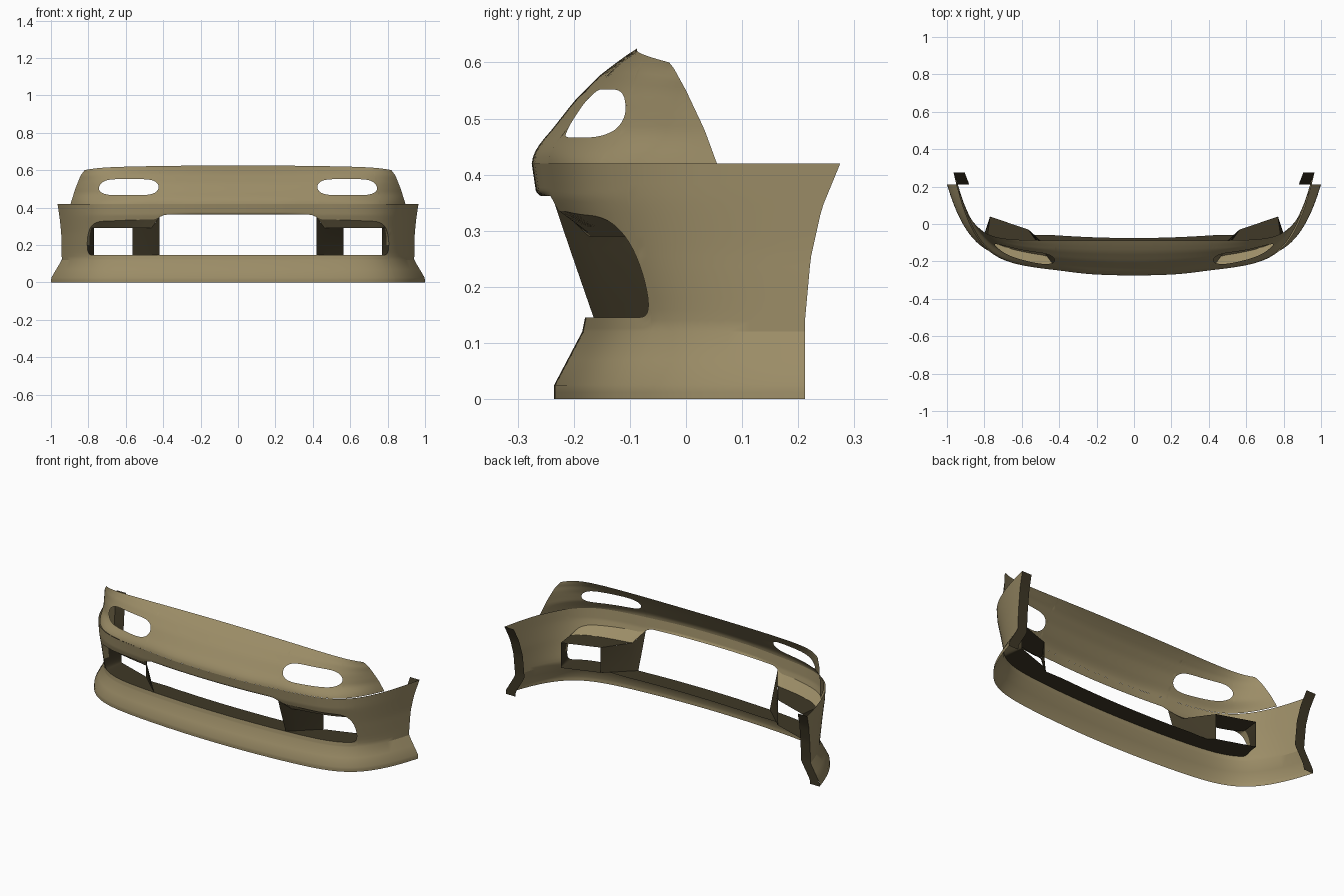
import bpy, bmesh, math

cube = bpy.data.objects.get("Cube")
if cube:
    bpy.data.objects.remove(cube)


def material(name, colour):
    mat = bpy.data.materials.new(name)
    mat.use_nodes = True
    mat.diffuse_color = colour
    mat.node_tree.nodes["Principled BSDF"].inputs["Base Color"].default_value = colour
    return mat


PAINT = material("olive_tan", (.33, .265, .135, 1))
DARK = material("dark_brown", (.05, .04, .02, 1))

# Section keys: (height, value)
BUMPER_FRONT = [(0, -.235), (.025, -.235), (.12, -.185), (.145, -.18), (.34, -.251), (.36, -.258), (.42, -.267)]
BUMPER_REAR = [(0, .212), (.14, .212), (.25, .222), (.34, .242), (.42, .275)]
BUMPER_HALF = [(0, 1), (.025, .998), (.12, .942), (.26, .945), (.34, .953), (.42, .965)]
NOSE_FRONT = [(.42, -.27), (.47, -.247), (.53, -.2), (.58, -.15), (.61, -.11), (.625, -.087)]
NOSE_REAR = [(.42, .055), (.48, .033), (.55, 0), (.59, -.022), (.625, -.05)]
NOSE_HALF = [(.42, .895), (.5, .87), (.57, .842), (.6, .82), (.625, .79)]
S_BUMPER, S_NOSE = .95, .88


def interp(keys, z):
    for (a, va), (b, vb) in zip(keys, keys[1:]):
        if z <= b:
            return va + (vb - va) * max(0, (z - a) / (b - a))
    return keys[-1][1]


def lerp(a, b, t):
    return a + (b - a) * t


def smooth(a, b, x):
    t = min(1, max(0, (x - a) / (b - a)))
    return t * t * (3 - 2 * t)


def bumper(s, z):
    t = s / S_BUMPER
    x = s + (interp(BUMPER_HALF, z) - S_BUMPER) * t ** 3
    y = lerp(interp(BUMPER_FRONT, z), interp(BUMPER_REAR, z), .2 * t ** 2 + .8 * t ** 10)
    # raised band above the middle of the mouth
    y -= .008 * (1 - smooth(.2, .45, s)) * smooth(.36, .37, z)
    return x, y, z


def nose(s, z):
    t = s / S_NOSE
    x = s + (interp(NOSE_HALF, z) - S_NOSE) * t ** 4
    y = lerp(interp(NOSE_FRONT, z), interp(NOSE_REAR, z), .4 * t ** 2 + .6 * t ** 8)
    # the base sits on the bumper's upper edge, its rear tip runs straight down
    base = bumper(x - .015 * (x / .965) ** 3, .42)[1]
    return x, lerp(lerp(base, y, t ** 16), y, smooth(.41, .48, z)), z


def make(name, grids, mat):
    """Mirrored object from grids of points (columns of equal length)."""
    bm = bmesh.new()
    for grid in grids:
        cols = [[bm.verts.new(p) for p in col] for col in grid]
        for a, b in zip(cols, cols[1:]):
            for i in range(len(a) - 1):
                bm.faces.new((a[i], b[i], b[i + 1], a[i + 1]))
    bmesh.ops.remove_doubles(bm, verts=bm.verts, dist=.0004)
    bmesh.ops.dissolve_degenerate(bm, edges=bm.edges, dist=.0001)
    mesh = bpy.data.meshes.new(name)
    bm.to_mesh(mesh)
    bm.free()
    mesh.materials.append(mat)
    ob = bpy.data.objects.new(name, mesh)
    bpy.context.collection.objects.link(ob)
    mod = ob.modifiers.new("Mirror", 'MIRROR')
    mod.merge_threshold = .0005
    bpy.ops.object.select_all(action='DESELECT')
    ob.select_set(True)
    bpy.context.view_layer.objects.active = ob
    bpy.ops.object.shade_smooth_by_angle(angle=math.radians(28))


def stations(end, *edges):
    """Evenly spaced columns, denser beside each hole edge."""
    vals = {round(end * i / 60, 4) for i in range(61)}
    for edge, side in edges:
        vals |= {round(edge + side * .05 * (i / 10) ** 2.5, 4) for i in range(11)}
    return sorted(vals)


# Bumper skin with a wide mouth
MID, MOUTH, SILL = .2, .81, .145


def mouth_corner(s, power):
    d = min(1, max(0, (s - .68) / (MOUTH - .68)))
    return (1 - d ** power) ** .45


def mouth_top(s):
    top = lerp(.362, .335, smooth(.38, .46, s)) - .008 * smooth(.5, .75, s)
    return lerp(MID, top, mouth_corner(s, 4))


def mouth_bottom(s):
    return lerp(MID, SILL, mouth_corner(s, 16))


cols = stations(S_BUMPER, (MOUTH, -1))
lower, upper = [], []
for s in cols:
    b, t = mouth_bottom(s), mouth_top(s)
    heights = [0, .012, .025, .07, .12] + [lerp(.12, b, i / 4) for i in range(1, 5)]
    lower.append([bumper(s, z) for z in heights])
    upper.append([bumper(s, lerp(t, .42, i / 12)) for i in range(13)])
make("bumper_skin", [lower, upper], PAINT)

# Nose panel with a lamp slot each side
SLOT_IN, SLOT_OUT, SLOT_Z, SLOT_H = .425, .75, .509, .043


def slot_half(s):
    d = abs(s - (SLOT_IN + SLOT_OUT) / 2) / ((SLOT_OUT - SLOT_IN) / 2)
    return SLOT_H * (1 - d ** 5) ** .5 if d < 1 else 0


lower, upper = [], []
for s in stations(S_NOSE, (SLOT_IN, 1), (SLOT_OUT, -1)):
    t = s / S_NOSE
    top = .625 - .013 * t ** 2 - .012 * t ** 12
    h = slot_half(s)
    lower.append([nose(s, lerp(.42, SLOT_Z - h, i / 8)) for i in range(9)])
    upper.append([nose(s, lerp(SLOT_Z + h, top, i / 10)) for i in range(11)])
make("nose_panel", [lower, upper], PAINT)


# Mouth floor, duct rims, ducts and dividers
def back_y(x):
    if x < .42:
        return -.075 + .015 * (x / .42) ** 2
    return -.06 + .03 * smooth(.53, .565, x) + .07 * max(0, (x - .565) / .205)


inner = [s for s in cols if s <= MOUTH]
floor = []
for s in inner:
    b, x = mouth_bottom(s), min(s, .77)
    floor.append([(x, back_y(x), b), bumper(s, b)])
make("mouth_floor", [floor], DARK)

rim, duct = [], []
for s in [.42] + [s for s in inner if s > .42]:
    z = mouth_top(s)
    front = bumper(s, z)
    x = lerp(.565, .77, min(1, (s - .42) / .34))
    back = (x, back_y(x), min(.29, z))
    middle = (lerp(front[0], x, .3), lerp(front[1], back[1], .3), back[2])
    rim.append([front, middle])
    duct.append([middle, back])
make("duct_rim", [rim], PAINT)
make("duct_wall", [duct], DARK)

divider = []
for i in range(7):
    front = bumper(.42, lerp(SILL, mouth_top(.42), i / 6))
    z = lerp(SILL, .29, i / 6)
    divider.append([front, (lerp(.42, .565, .3), lerp(front[1], -.03, .3), z), (.565, -.03, z)])
make("duct_divider", [divider], DARK)

# Return flange along the rear edge
flange = []
for i in range(25):
    x, y, z = bumper(S_BUMPER, .42 * i / 24)
    flange.append([(x - .06, y, z), (x, y, z)])
make("rear_flange", [flange], DARK)
